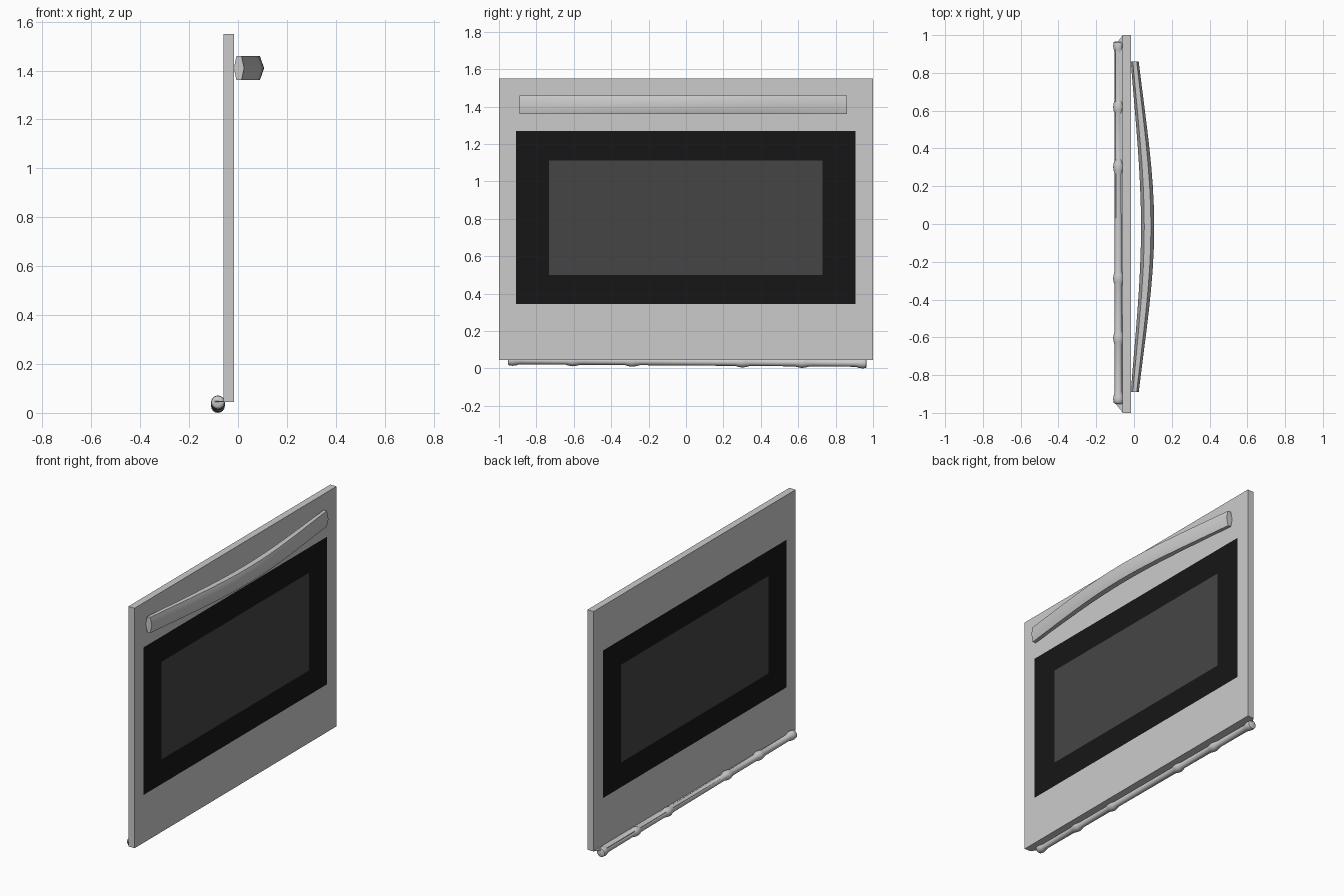
import bpy, bmesh, math

if "Cube" in bpy.data.objects:
    bpy.data.objects.remove(bpy.data.objects["Cube"])

X_BACK, X_FRONT = -0.06, -0.017


def finish(name, bm, color=None, smooth=None):
    bmesh.ops.remove_doubles(bm, verts=bm.verts, dist=1e-5)
    bmesh.ops.recalc_face_normals(bm, faces=bm.faces)
    me = bpy.data.meshes.new(name)
    bm.to_mesh(me)
    bm.free()
    ob = bpy.data.objects.new(name, me)
    bpy.context.collection.objects.link(ob)
    if color:
        mat = bpy.data.materials.new(name + "_colour")
        mat.diffuse_color = (*color, 1)
        mat.use_nodes = True
        mat.node_tree.nodes["Principled BSDF"].inputs["Base Color"].default_value = mat.diffuse_color
        me.materials.append(mat)
    if smooth:
        bpy.ops.object.select_all(action='DESELECT')
        ob.select_set(True)
        bpy.context.view_layer.objects.active = ob
        bpy.ops.object.shade_smooth_by_angle(angle=math.radians(smooth))
    return ob


def corners(bm, x, r):
    y0, y1, z0, z1 = r
    return [bm.verts.new((x, y, z)) for y, z in ((y0, z0), (y1, z0), (y1, z1), (y0, z1))]


def slab(name, outer, inner=None, color=None):
    """Flat slab facing +x; with an inner rectangle it becomes a frame."""
    bm = bmesh.new()
    front, back = corners(bm, X_FRONT, outer), corners(bm, X_BACK, outer)
    loops = [(front, back)]
    if inner:
        fi, bi = corners(bm, X_FRONT, inner), corners(bm, X_BACK, inner)
        loops += [(front, fi), (back, bi), (fi, bi)]
    else:
        bm.faces.new(front)
        bm.faces.new(back)
    for a, b in loops:
        for i in range(4):
            j = (i + 1) % 4
            bm.faces.new((a[i], a[j], b[j], b[i]))
    return finish(name, bm, color)


def sweep(name, rings, smooth):
    """Skin a list of point rings and cap both ends."""
    bm = bmesh.new()
    vs = [[bm.verts.new(p) for p in ring] for ring in rings]
    n = len(vs[0])
    for a, b in zip(vs, vs[1:]):
        for i in range(n):
            j = (i + 1) % n
            bm.faces.new((a[i], a[j], b[j], b[i]))
    bm.faces.new(vs[0])
    bm.faces.new(vs[-1])
    return finish(name, bm, smooth=smooth)


# Door: steel frame, black glass border, dark viewing pane
door = (-1, 1, 0.045, 1.55)
border = (-0.91, 0.907, 0.345, 1.27)
pane = (-0.732, 0.73, 0.5, 1.112)
slab("door_panel", door, border)
slab("window_border", border, pane, (0.008, 0.008, 0.008))
slab("window_pane", pane, None, (0.06, 0.06, 0.06))

# Bowed handle with six-sided section
rings = []
N = 16
for k in range(N + 1):
    t = -1 + 2 * k / N
    y = -0.015 + 0.875 * t
    bow = 0.5 * (1 + math.cos(math.pi * t)) * 0.35 + (1 - t * t) * 0.65
    cx = 0.004 + 0.068 * bow
    w = 0.021 + 0.014 * bow
    section = ((1, 0), (0.5, 1), (-0.5, 1), (-1, 0), (-0.5, -1), (0.5, -1))
    rings.append([(cx + w * a, y, 1.41 + 0.049 * b) for a, b in section])
sweep("handle", rings, 65)

# Hinge rod with beads, slightly tilted
profile = [(-0.953, 0.018)]
for y in (-0.928, -0.605, -0.288, 0.302, 0.62, 0.944):
    profile += [(y - 0.04, 0.020), (y - 0.018, 0.026), (y, 0.0285),
                (y + 0.018, 0.026), (y + 0.04, 0.020)]
profile = [p for p in profile[2:-1]]
profile = [(-0.952, 0.018)] + profile + [(0.966, 0.018)]
rings = []
for y, r in profile:
    z = 0.0358 - 0.0074 * y
    rings.append([(-0.082 + r * math.cos(a), y, z + r * math.sin(a))
                  for a in (math.tau * i / 16 for i in range(16))])
sweep("hinge_rod", rings, 50)

# Thin tapered flange joining rod and door
bm = bmesh.new()
plan = ((-0.058, -1), (-0.058, 1), (-0.098, 0.95), (-0.098, -0.95))
lo = [bm.verts.new((x, y, 0.045)) for x, y in plan]
hi = [bm.verts.new((x, y, 0.049)) for x, y in plan]
bm.faces.new(lo)
bm.faces.new(hi)
for i in range(4):
    j = (i + 1) % 4
    bm.faces.new((lo[i], lo[j], hi[j], hi[i]))
finish("hinge_flange", bm)
